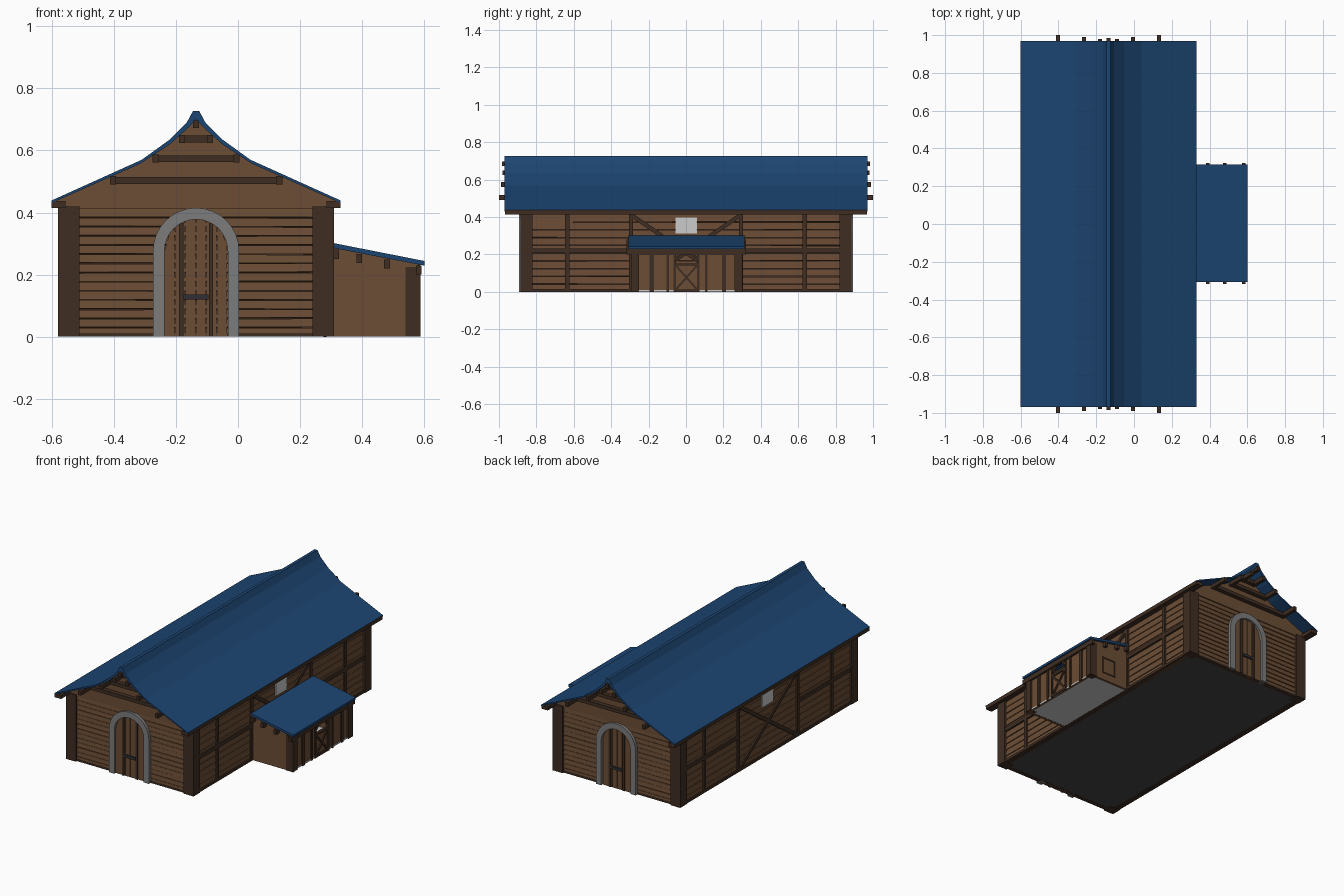
import bpy, bmesh, math, random
from mathutils import Vector, Matrix

if "Cube" in bpy.data.objects:
    bpy.data.objects.remove(bpy.data.objects["Cube"])

random.seed(4)
CX = -0.135          # ridge line of the main hall


def mat(name, r, g, b):
    m = bpy.data.materials.new(name)
    m.diffuse_color = (r, g, b, 1)
    m.use_nodes = True
    m.node_tree.nodes["Principled BSDF"].inputs["Base Color"].default_value = m.diffuse_color
    return m


WOOD = mat("wood", .15, .075, .036)
DARK = mat("dark_timber", .05, .027, .016)
BLUE = mat("blue_roof", .012, .06, .17)
STONE = mat("stone", .2, .2, .2)
FLOOR = mat("floor", .06, .06, .06)
IRON = mat("iron", .03, .03, .035)


def finish(name, bm, m):
    bmesh.ops.recalc_face_normals(bm, faces=bm.faces)
    me = bpy.data.meshes.new(name)
    bm.to_mesh(me)
    bm.free()
    ob = bpy.data.objects.new(name, me)
    bpy.context.collection.objects.link(ob)
    if m:
        me.materials.append(m)
    return ob


def box(name, x, y, z, m, rot=None):
    """Box from (min, max) ranges, optionally turned about its centre."""
    c = Vector((sum(x) / 2, sum(y) / 2, sum(z) / 2))
    bm = bmesh.new()
    bmesh.ops.create_cube(bm, size=1, matrix=Matrix.Translation(c) @ (rot or Matrix()) @
                          Matrix.Diagonal((x[1] - x[0], y[1] - y[0], z[1] - z[0], 1)))
    return finish(name, bm, m)


def extrude(name, pts, y0, y1, m):
    """Extrude a closed x-z profile along y."""
    bm = bmesh.new()
    f = bm.faces.new([bm.verts.new((x, y0, z)) for x, z in pts])
    new = bmesh.ops.extrude_face_region(bm, geom=[f])["geom"]
    bmesh.ops.translate(bm, vec=(0, y1 - y0, 0),
                        verts=[v for v in new if isinstance(v, bmesh.types.BMVert)])
    return finish(name, bm, m)


def brace(name, x, a, b, w):
    """Diagonal timber on a side wall between (y, z) points a and b."""
    dy, dz = b[0] - a[0], b[1] - a[1]
    n, cy, cz = math.hypot(dy, dz), (a[0] + b[0]) / 2, (a[1] + b[1]) / 2
    box(name, x, (cy - n / 2, cy + n / 2), (cz - w / 2, cz + w / 2), DARK,
        Matrix.Rotation(math.atan2(dz, dy), 4, 'X'))


def span(a, b, s):
    return tuple(sorted((a * s, b * s)))


def hx(a, b, s):
    return tuple(sorted((CX + a * s, CX + b * s)))


# Main floor and sill frame
box("main_floor", (-.56, .29), (-.865, .865), (.001, .012), FLOOR)
for s in (-1, 1):
    box("side_sill", hx(.42, .44, s), (-.87, .87), (0, .012), DARK)
    box("end_sill", (-.56, .29), span(.855, .875, s), (0, .012), DARK)

# Corner posts and long eave plates
for s in (-1, 1):
    for t in (-1, 1):
        box("corner_post", hx(.375, .445, s), span(.82, .885, t), (0, .42), DARK)
    box("eave_plate", hx(.42, .465, s), (-.968, .968), (.414, .437), DARK)

# Main roof: flared sheet swept along the ridge
half = [(.465, .439), (.175, .57), (.085, .635), (.03, .69), (.01, .727)]
top = [(CX + d, z) for d, z in half] + [(CX - d, z) for d, z in reversed(half)]
low = [(.465, .431), (.178, .558), (.083, .621), (.022, .676), (0, .70)]
under = [(CX - d, z) for d, z in low] + [(CX + d, z) for d, z in reversed(low[:-1])]
extrude("main_roof", top + under, -.97, .97, BLUE)

# Purlins poking out of both gables
for d, z, e in ((.268, .505, 1.0), (.13, .575, .99), (.045, .638, .98)):
    for s in (-1, 1):
        box("purlin", hx(d - .01, d + .01, s), (-e, e), (z - .014, z + .012), DARK)
box("ridge_purlin", (CX - .01, CX + .01), (-.985, .985), (.672, .697), DARK)

# Front and back walls
plank_h = .0295
for s in (-1, 1):
    extrude("gable", [(CX - .43, .412), *[(x, z) for x, z in under[0:9]], (CX + .43, .412)],
            .85 * s, .878 * s, WOOD)
    for d, z in ((.268, .503), (.13, .573), (.045, .637)):
        box("gable_tie", (CX - d, CX + d), span(.87, .905, s), (z - .011, z + .011), DARK)
    box("end_backing", (-.53, .26), span(.848, .86, s), (0, .42), DARK)
    for i in range(14):
        tilt = Matrix.Rotation(random.uniform(-.003, .003), 4, 'Y') @ \
            Matrix.Rotation(s * random.uniform(.06, .12), 4, 'X')
        z = .001 + i * plank_h
        box("end_plank", (-.52, .25), span(.855, .873, s), (z, z + plank_h - .003), WOOD, tilt)

    # Stone arch around the door
    def arch(r, zc, n=16):
        return [(CX + r * math.cos(math.pi * i / n), zc + r * math.sin(math.pi * i / n))
                for i in range(n + 1)]
    ro, ri, zc = .139, .102, .276
    ring = [(CX + ro, 0)] + arch(ro, zc) + [(CX - ro, 0), (CX - ri, 0)] + \
        arch(ri, zc)[::-1] + [(CX + ri, 0)]
    extrude("stone_arch", ring, .85 * s, .892 * s, STONE)
    # Double door made from vertical boards with straps and a latch
    for i in range(6):
        a, b = -.102 + i * .034, -.102 + (i + 1) * .034 - .002
        h = [zc + math.sqrt(max(0, ri * ri - d * d)) for d in (a, (a + b) / 2, b)]
        extrude("door_board", [(CX + a, 0), (CX + b, 0), (CX + b, h[2]),
                               (CX + (a + b) / 2, h[1]), (CX + a, h[0])],
                .855 * s, .878 * s, WOOD)
    for d in (-.048, .048):
        box("door_strap", (CX + d - .007, CX + d + .007), span(.875, .884, s), (0, .366), DARK)
    box("door_latch", (CX - .04, CX + .04), span(.876, .889, s), (.12, .136), IRON)

# Long side walls: planks, posts, rails, cross braces and a window
for s in (-1, 1):
    face = hx(.43, .441, s)
    box("side_backing", hx(.405, .418, s), (-.85, .85), (0, .42), DARK)
    for i in range(10):
        z = .001 + i * .0415
        tilt = Matrix.Rotation(random.uniform(-.0015, .0015), 4, 'X') @ \
            Matrix.Rotation(s * -.05, 4, 'Y')
        box("side_plank", hx(.41, .432, s), (-.83, .83), (z, z + .038), WOOD, tilt)
    for y in (-.635, -.295, .295, .635):
        box("side_stud", face, (y - .011, y + .011), (0, .42), DARK)
    for t in (-1, 1):
        box("mid_rail", face, span(.295, .83, t), (.208, .232), DARK)
        brace("cross_brace", face, (-.29, .21 - .2 * t), (.29, .21 + .2 * t), .022)
    box("bottom_rail", face, (-.83, .83), (0, .016), DARK)
    box("window", hx(.42, .437, s), (-.055, .058), (.312, .397), None)

# Annex: floor, sloping roof, rafters' purlins
box("annex_floor", (.30, .58), (-.285, .295), (.001, .01), None)
extrude("annex_roof", [(.305, .302), (.6, .244), (.6, .229), (.305, .286)], -.308, .314, BLUE)
for x in (.317, .39, .48, .582):
    z = .286 - (x - .305) * .193
    box("annex_purlin", (x - .009, x + .009), (-.318, .322), (z - .033, z - .003), DARK)

# Annex end walls and corner posts
for y0, y1, c in ((-.288, -.272, -.292), (.282, .298, .302)):
    extrude("annex_end_wall", [(.3, 0), (.575, 0), (.575, .236), (.3, .289)], y0, y1, WOOD)
    k = .042 if c < 0 else -.042
    box("annex_post", (.54, .588), tuple(sorted((c, c + k))), (0, .225), DARK)
for x in (.40, .49):
    box("hatch_side", (x - .004, x + .004), (.297, .302), (.05, .15), DARK)
for z in (.05, .15):
    box("hatch_rail", (.396, .494), (.297, .302), (z - .004, z + .004), DARK)

# Annex front wall with half-open stable door
front, trim = (.565, .578), (.57, .586)
box("annex_panel_left", front, (-.285, -.06), (0, .235), WOOD)
box("annex_panel_right", front, (.065, .295), (0, .235), WOOD)
box("annex_header", front, (-.06, .065), (.205, .235), WOOD)
box("stable_door", front, (-.06, .065), (0, .148), WOOD)
for y in (-.183, -.098, -.06, .065, .108, .203):
    w = .011 if abs(y) > .15 else .006
    box("annex_stud", trim, (y - w, y + w), (0, .225), DARK)
for z in (.008, .145, .21):
    box("door_rail", trim, (-.06, .065), (z - .007, z + .007), DARK)
box("annex_top_rail", trim, (-.285, .295), (.208, .232), DARK)
brace("door_cross", trim, (-.055, .012), (.06, .142), .011)
brace("door_cross", trim, (.06, .012), (-.055, .142), .011)
brace("door_corner", trim, (-.058, .175), (-.025, .208), .012)
brace("door_corner", trim, (.063, .175), (.03, .208), .012)
